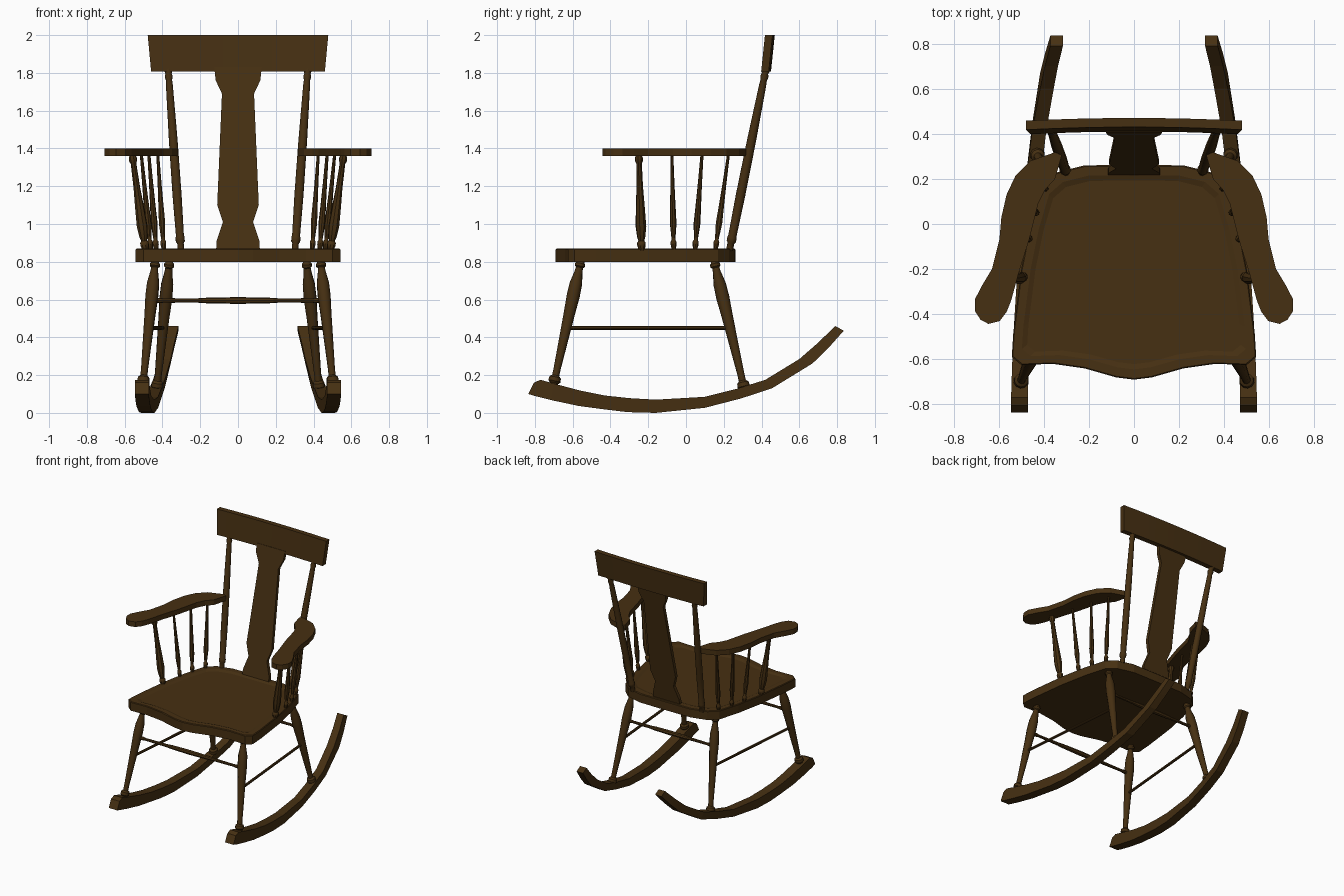
import bpy, bmesh, math
from mathutils import Vector

wood = bpy.data.materials.new("dark brown wood")
wood.diffuse_color = (0.061, 0.029, 0.006, 1)


def finish(name, bm, smooth=None):
    bmesh.ops.recalc_face_normals(bm, faces=bm.faces)
    me = bpy.data.meshes.new(name)
    bm.to_mesh(me)
    bm.free()
    me.materials.append(wood)
    ob = bpy.data.objects.new(name, me)
    bpy.context.collection.objects.link(ob)
    if smooth:
        bpy.ops.object.select_all(action='DESELECT')
        ob.select_set(True)
        bpy.context.view_layer.objects.active = ob
        bpy.ops.object.shade_smooth_by_angle(angle=math.radians(smooth))
    return ob


def skin(name, rings, smooth=None):
    """Join rings of equal point count and cap both ends."""
    bm = bmesh.new()
    vs = [[bm.verts.new(p) for p in r] for r in rings]
    n = len(vs[0])
    for a, b in zip(vs, vs[1:]):
        for i in range(n):
            j = (i + 1) % n
            bm.faces.new((a[i], a[j], b[j], b[i]))
    bm.faces.new(vs[0])
    bm.faces.new(vs[-1])
    return finish(name, bm, smooth)


def turned(name, top, bottom, profile, sides=10):
    """Lathe-turned rod; profile is (fraction from top, radius)."""
    a, b = Vector(top), Vector(bottom)
    q = (b - a).to_track_quat('Z', 'Y')
    rings = []
    for t, r in profile:
        c = a.lerp(b, t)
        rings.append([c + q @ Vector((r * math.cos(k * math.tau / sides),
                                      r * math.sin(k * math.tau / sides), 0))
                      for k in range(sides)])
    return skin(name, rings, 40)


def mirrored(half):
    """Close a right-half outline with its mirror image (centre points have x = 0)."""
    return half + [(-x, y) for x, y in reversed(half) if x > 0]


# Seat: slab with a shallow dished top
half = [(0, -0.69), (0.08, -0.68), (0.22, -0.64), (0.36, -0.62), (0.50, -0.625),
        (0.542, -0.59), (0.535, -0.48), (0.50, -0.2), (0.46, 0.0), (0.41, 0.17),
        (0.345, 0.228), (0.22, 0.26), (0, 0.262)]
outline = mirrored(half)


def dish(margin, z):
    kx, ky = 1 - margin / 0.54, 1 - margin / 0.47
    return [(x * kx, -0.215 + (y + 0.215) * ky, z) for x, y in outline]


skin("seat", [[(x, y, 0.80) for x, y in outline], [(x, y, 0.865) for x, y in outline],
              dish(0.005, 0.87), dish(0.045, 0.87), dish(0.068, 0.862)])

# Turning profiles
leg_profile = [(0, .018), (.02, .020), (.03, .027), (.05, .027), (.06, .019), (.09, .021),
               (.18, .033), (.28, .035), (.42, .030), (.85, .019), (.90, .019),
               (.915, .031), (.945, .033), (.96, .023), (1, .022)]
post_profile = [(0, .017), (.02, .022), (.035, .017), (.05, .022), (.07, .017), (.10, .019),
                (.4, .024), (.7, .025), (.92, .022), (.93, .025), (.95, .025), (.96, .018), (1, .018)]
front_spindle = [(0, .014), (.04, .022), (.07, .022), (.10, .015), (.35, .018), (.55, .024),
                 (.75, .029), (.86, .022), (.90, .016), (.92, .023), (.95, .023), (1, .015)]
slim_spindle = [(0, .008), (.3, .011), (.5, .014), (.72, .018), (.85, .012),
                (.89, .010), (.91, .016), (.94, .016), (1, .010)]
rung = [(0, .010), (1, .010)]
swelled_rung = [(0, .010), (.05, .014), (.08, .010), (.28, .012), (.32, .015), (.5, .018),
                (.68, .015), (.72, .012), (.92, .010), (.95, .014), (1, .010)]

# Rocker stations: top (y, z), bottom (y, z), centre x, half thickness
rocker = [((-.805, .160), (-.835, .100), .508, .037),
          ((-.770, .175), (-.795, .088), .508, .037),
          ((-.700, .155), (-.715, .068), .506, .037),
          ((-.560, .118), (-.570, .037), .501, .037),
          ((-.430, .092), (-.435, .019), .495, .036),
          ((-.300, .078), (-.310, .004), .487, .036),
          ((-.160, .070), (-.160, .000), .477, .035),
          ((.100, .085), (.100, .027), .456, .033),
          ((.270, .128), (.290, .076), .438, .032),
          ((.420, .175), (.455, .130), .419, .031),
          ((.600, .285), (.670, .262), .386, .030),
          ((.700, .372), (.755, .345), .366, .029),
          ((.790, .460), (.835, .435), .343, .028)]

# Arm outline (right side)
arm = [(.320, .305), (.350, .318), (.460, .280), (.525, .215), (.565, .130), (.588, .030),
       (.597, -.07), (.630, -.20), (.675, -.275), (.706, -.335), (.706, -.385), (.680, -.425),
       (.645, -.443), (.595, -.430), (.565, -.390), (.545, -.340), (.512, -.22), (.465, -.07),
       (.425, .09), (.395, .150), (.350, .200)]

spindles = [((.560, -.250), (.490, -.235)), ((.512, -.075), (.462, -.065)),
            ((.472, .085), (.433, .048)), ((.425, .225), (.393, .155))]

for s, side in ((1, "right"), (-1, "left")):
    # Rocker runner
    skin(side + "_rocker", [[(s * (x - w), *t), (s * (x + w), *t), (s * (x + w), *b), (s * (x - w), *b)]
                            for t, b, x, w in rocker])
    # Legs
    turned(side + "_front_leg", (s * .437, -.555, .81), (s * .505, -.705, .13), leg_profile)
    turned(side + "_rear_leg", (s * .362, .148, .81), (s * .432, .315, .10), leg_profile)
    # Side stretcher
    turned(side + "_side_stretcher", (s * .473, -.632, .45), (s * .397, .235, .45), rung, 8)
    # Arm rest
    skin(side + "_arm", [[(s * x, y, z) for x, y in arm] for z in (1.36, 1.40)])
    # Arm spindles
    for i, (t, b) in enumerate(spindles):
        turned(f"{side}_arm_spindle_{i + 1}", (s * t[0], t[1], 1.37), (s * b[0], b[1], .86),
               slim_spindle if i else front_spindle, 8)
    # Back post
    turned(side + "_back_post", (s * .370, .425, 1.83), (s * .302, .230, .86), post_profile)

# Cross stretchers between the leg pairs
turned("front_stretcher", (-.457, -.602, .595), (.457, -.602, .595), swelled_rung, 8)
turned("rear_stretcher", (-.383, .198, .595), (.383, .198, .595), swelled_rung, 8)

# Back splat: shaped board leaning with the posts
splat = [(.86, .116), (.91, .113), (1.01, .080), (1.10, .110), (1.69, .085), (1.76, .118), (1.83, .126)]
rings = []
for z, w in splat:
    y = .228 + (z - .86) * .2
    rings.append([(-w, y - .013, z), (w, y - .013, z), (w, y + .013, z), (-w, y + .013, z)])
skin("back_splat", rings)

# Crest rail: gently bowed, leaning board that widens upward
rings = []
for k in range(-4, 5):
    u = k / 4
    bow = .012 * (1 - u * u)
    rings.append([(u * .460, .398 + bow, 1.808), (u * .460, .438 + bow, 1.808),
                  (u * .478, .458 + bow, 2.0), (u * .478, .418 + bow, 2.0)])
skin("crest_rail", rings, 30)
